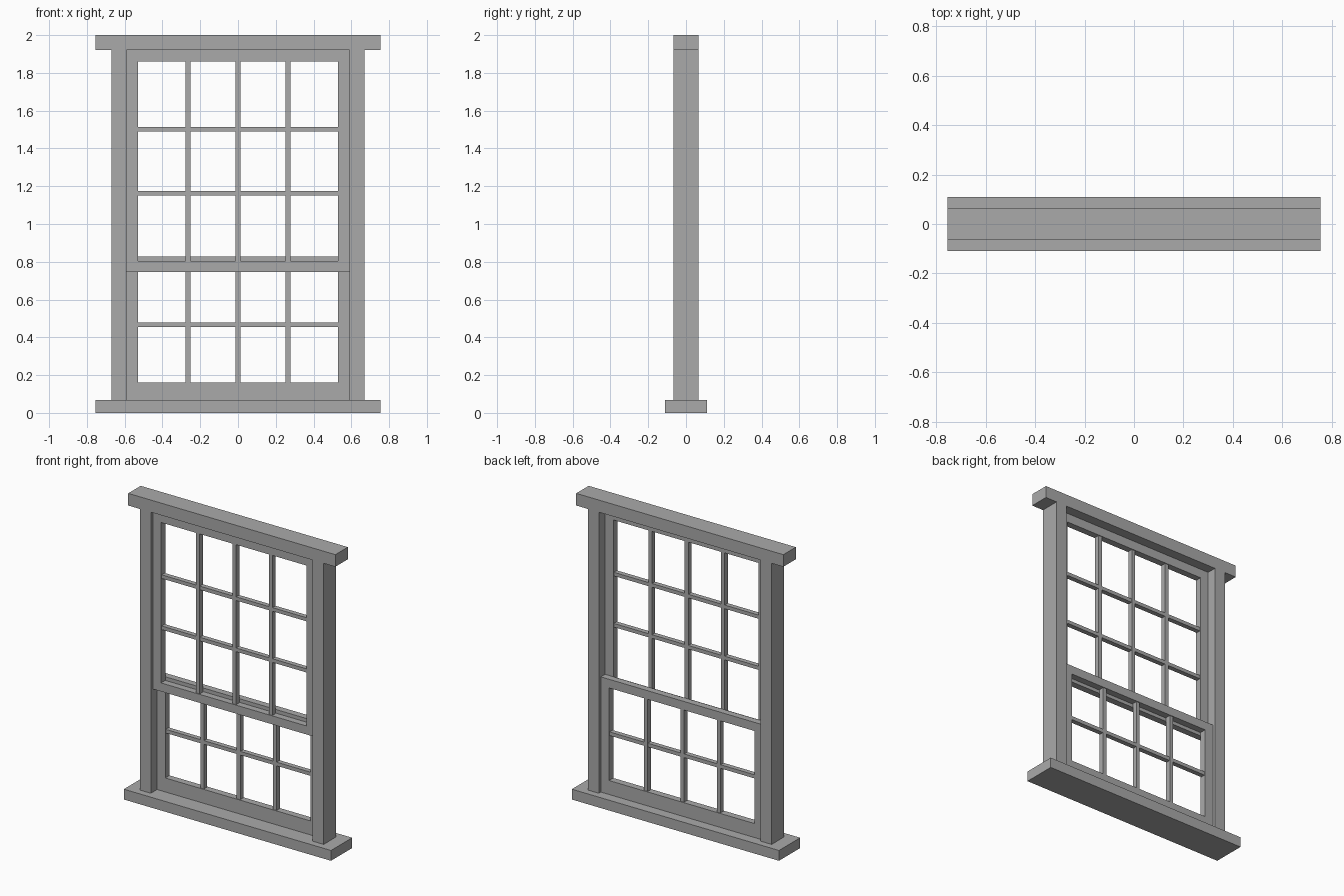
import bpy

if "Cube" in bpy.data.objects:
    bpy.data.objects.remove(bpy.data.objects["Cube"])

grey = bpy.data.materials.new("plain grey")
grey.diffuse_color = (0.4, 0.4, 0.4, 1)
grey.use_nodes = True
grey.node_tree.nodes["Principled BSDF"].inputs["Base Color"].default_value = grey.diffuse_color


def box(name, x0, x1, y0, y1, z0, z1):
    bpy.ops.mesh.primitive_cube_add(
        size=1, location=((x0 + x1) / 2, (y0 + y1) / 2, (z0 + z1) / 2))
    ob = bpy.context.object
    ob.name = name
    ob.scale = (x1 - x0, y1 - y0, z1 - z0)
    bpy.ops.object.transform_apply(location=False, rotation=False, scale=True)
    ob.data.materials.append(grey)
    return ob


def sash(name, y0, y1, z0, z1, bottom, top, bars):
    """Framed sash: stiles, rails and glazing bars, open panes."""
    w, inner, half = 0.59, 0.53, 0.013
    for side, s in (("left", -1), ("right", 1)):
        a, b = sorted((s * inner, s * w))
        box(f"{name}_{side}_stile", a, b, y0, y1, z0, z1)
    box(f"{name}_bottom_rail", -inner, inner, y0, y1, z0, bottom)
    box(f"{name}_top_rail", -inner, inner, y0, y1, top, z1)
    g = 0.005  # glazing bars sit slightly inside the sash faces
    for x in (-0.265, 0, 0.265):
        box(f"{name}_upright_bar", x - half, x + half, y0 + g, y1 - g, bottom, top)
    for z in bars:
        box(f"{name}_cross_bar", -inner, inner, y0 + g + .001, y1 - g - .001,
            z - half + .001, z + half - .001)


# Outer frame
box("sill", -0.755, 0.755, -0.11, 0.11, 0, 0.068)
box("head", -0.755, 0.755, -0.065, 0.065, 1.92, 2)
box("left_jamb", -0.67, -0.59, -0.065, 0.065, 0.068, 1.92)
box("right_jamb", 0.59, 0.67, -0.065, 0.065, 0.068, 1.92)

# Sliding sashes: upper in front, lower behind
sash("upper_sash", -0.044, 0, 0.747, 1.92, 0.803, 1.86, (1.164, 1.501))
sash("lower_sash", 0, 0.044, 0.068, 0.827, 0.16, 0.77, (0.466,))
